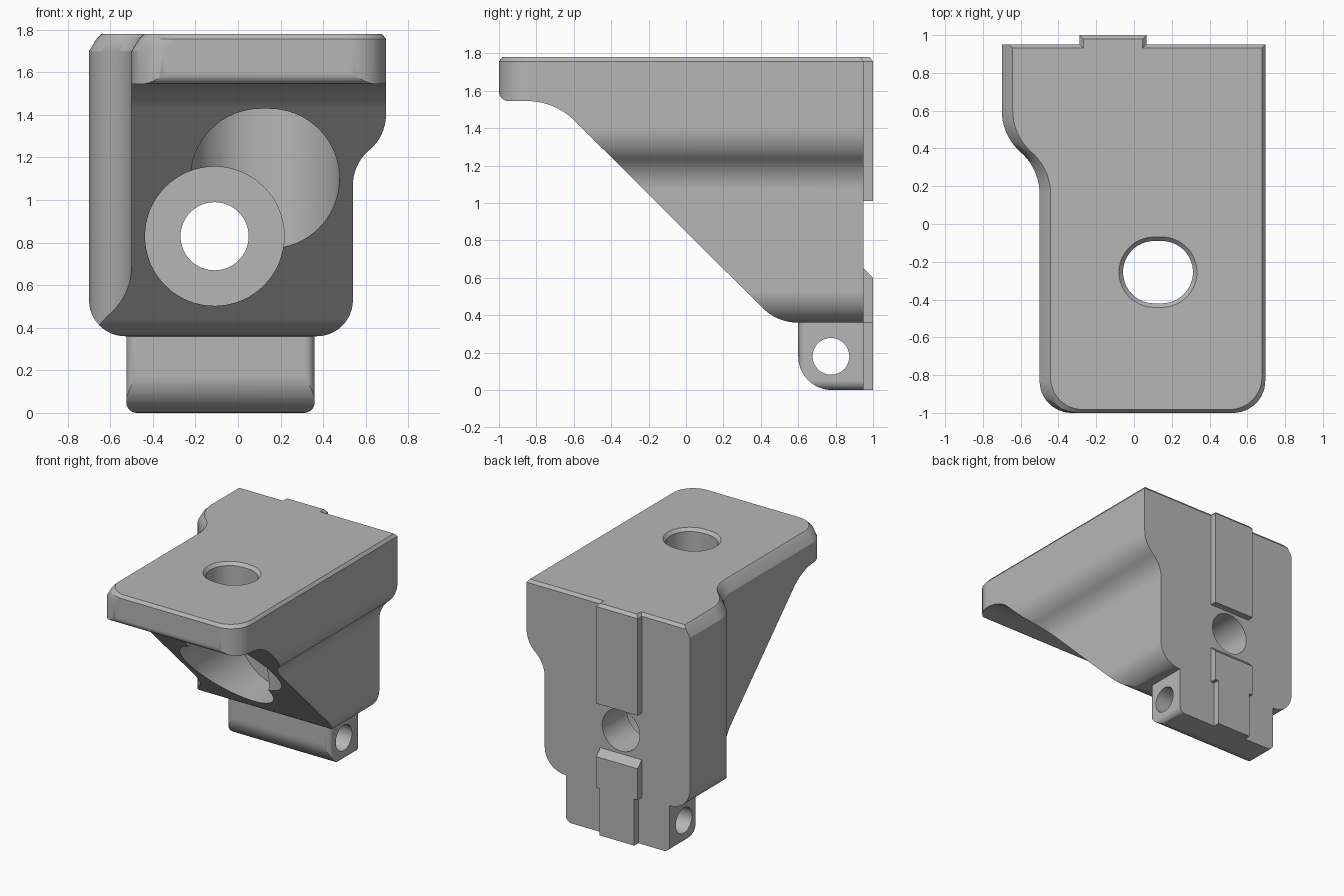
import bpy
import bmesh
from math import sin, cos, pi, atan2, hypot, radians

default = bpy.data.objects.get("Cube")
if default:
    bpy.data.objects.remove(default, do_unlink=True)

grey = bpy.data.materials.new("plain grey")
grey.use_nodes = True
GREY = (0.47, 0.47, 0.47, 1)
grey.diffuse_color = GREY
grey.node_tree.nodes["Principled BSDF"].inputs["Base Color"].default_value = GREY


def arc(cx, cy, r, start, end, n=12):
    """Points on an arc, angles in degrees."""
    steps = [radians(start + (end - start) * i / n) for i in range(n + 1)]
    return [(cx + r * cos(a), cy + r * sin(a)) for a in steps]


def s_curve(p, q, n=10):
    """Two tangent arcs leaving p and reaching q along the second axis."""
    du, dv = (q[0] - p[0]) / 2, (q[1] - p[1]) / 2
    angle = 2 * atan2(abs(du), dv)
    r = dv / sin(angle)
    side = 1 if du > 0 else -1
    bend = [(side * r * (1 - cos(angle * i / n)), r * sin(angle * i / n))
            for i in range(n + 1)]
    return ([(p[0] + u, p[1] + v) for u, v in bend]
            + [(q[0] - u, q[1] - v) for u, v in reversed(bend[:-1])])


def slot(cx, cy, r, stretch=0.0):
    """Outline of a round hole stretched along the first axis."""
    return (arc(cx + stretch, cy, r, -90, 90, 32)
            + arc(cx - stretch, cy, r, 90, 270, 32)) if stretch else arc(cx, cy, r, 0, 354.375, 63)


def loft(name, axis, sections):
    """Solid through (position, outline) sections stacked along an axis."""
    place = {"x": lambda u, v, w: (w, u, v),
             "y": lambda u, v, w: (u, w, v),
             "z": lambda u, v, w: (u, v, w)}[axis]
    bm = bmesh.new()
    rings = [[bm.verts.new(place(u, v, w)) for u, v in outline]
             for w, outline in sections]
    bm.faces.new(rings[0])
    bm.faces.new(rings[-1])
    for low, high in zip(rings, rings[1:]):
        for i in range(len(low)):
            bm.faces.new((low[i - 1], low[i], high[i], high[i - 1]))
    bmesh.ops.recalc_face_normals(bm, faces=bm.faces)
    mesh = bpy.data.meshes.new(name)
    bm.to_mesh(mesh)
    bm.free()
    mesh.materials.append(grey)
    ob = bpy.data.objects.new(name, mesh)
    bpy.context.collection.objects.link(ob)
    return ob


def prism(name, axis, start, end, outline):
    return loft(name, axis, [(start, outline), (end, outline)])


def combine(target, tool, operation):
    mod = target.modifiers.new("combine", "BOOLEAN")
    mod.operation = operation
    mod.solver = "EXACT"
    mod.object = tool
    bpy.context.view_layer.objects.active = target
    bpy.ops.object.modifier_apply(modifier=mod.name)
    bpy.data.objects.remove(tool, do_unlink=True)


# Bracket body: plan outline with chamfered top edges
def plan(left, edge):
    l, r, f, b, rad = left, 0.695 - edge, -1 + edge, 0.95 - edge, 0.17
    return (arc(-0.5 + l + rad, f + rad, rad, 180, 270)
            + arc(r - rad, f + rad, rad, 270, 360)
            + [(r, b), (-0.7 + l, b)]
            + s_curve((-0.5 + l, 0.16), (-0.7 + l, 0.6))[::-1])


body = loft("bracket_body", "z", [
    (0.2, plan(0, 0)), (1.70, plan(0, 0)),
    (1.757, plan(0.035, 0)), (1.78, plan(0.058, 0.018))])

# Side outline: front lip, diagonal underside, flat foot
side = ([(-1.1, 1.9), (-1.1, 1.6), (-1, 1.6)]
        + arc(-0.95, 1.595, 0.05, 180, 270, 8)
        + arc(-0.85, 1.185, 0.36, 90, 45)
        + arc(0.6, 0.63, 0.27, 225, 270)
        + [(0.6, 0.1), (1.2, 0.1), (1.2, 1.9)])
combine(body, prism("side_shape", "x", -1, 1, side), "INTERSECT")

# Front outline: rounded foot and stepped right-hand wall
front = ([(-0.8, 1.9), (-0.8, 0.53), (-0.7, 0.53)]
         + arc(-0.53, 0.53, 0.17, 180, 270)[1:]
         + arc(0.37, 0.53, 0.17, 270, 360)
         + s_curve((0.54, 1.07), (0.695, 1.40))
         + [(0.8, 1.40), (0.8, 1.9)])
combine(body, prism("front_shape", "y", -1.3, 1.3, front), "INTERSECT")

# Hinge lug under the foot
lug = prism("hinge_lug", "y", 0.5, 0.95,
            [(-0.525, 0.4)] + arc(-0.475, 0.05, 0.05, 180, 270, 8)
            + arc(0.31, 0.05, 0.05, 270, 360, 8) + [(0.36, 0.4)])
lug_side = ([(0.6, 0.5)] + arc(0.78, 0.18, 0.18, 180, 270)
            + [(0.78, -0.1), (1.2, -0.1), (1.2, 0.5)])
combine(lug, prism("lug_side", "x", -1, 1, lug_side), "INTERSECT")
lug_plan = ([(-0.7, 1.2), (-0.7, 0.65)] + arc(-0.475, 0.65, 0.05, 180, 270, 8)
            + [(-0.475, 0.4), (0.31, 0.4)] + arc(0.31, 0.65, 0.05, 270, 360, 8)
            + [(0.6, 0.65), (0.6, 1.2)])
combine(lug, prism("lug_plan", "z", -0.2, 0.6, lug_plan), "INTERSECT")
combine(body, lug, "UNION")


# Locating keys on the back
def key_plan(inset):
    l, r, b = -0.288 + inset, 0.066 - inset, 1 - inset
    return [(l, 0.8), (r, 0.8), (r, b), (l, b)]


upper_key = loft("upper_key", "z", [
    (1.01, key_plan(0)), (1.757, key_plan(0)), (1.78, key_plan(0.02))])
combine(body, upper_key, "UNION")
lower_key = prism("lower_key", "x", -0.288, 0.066,
                  [(0.9, 0.36), (1, 0.36), (1, 0.6), (0.95, 0.65), (0.9, 0.65)])
combine(body, lower_key, "UNION")
key_tail = prism("key_tail", "x", -0.258, 0.036,
                 [(0.9, 0), (1, 0), (1, 0.4), (0.9, 0.4)])
combine(body, key_tail, "UNION")

# Bolt holes, head pockets and hinge pin hole
CX, CY = 0.127, -0.255
cutters = [
    loft("top_slot", "z", [(1.3, slot(CX, CY, 0.165, 0.02)),
                           (1.757, slot(CX, CY, 0.165, 0.02)),
                           (1.80, slot(CX, CY, 0.205, 0.02))]),
    prism("top_pocket", "z", 0.45, 1.48, slot(CX, CY, 0.33, 0.02)),
    prism("back_hole", "y", 0.55, 1.1, slot(-0.11, 0.83, 0.16)),
    prism("back_pocket", "y", -0.7, 0.65, slot(-0.11, 0.83, 0.327)),
    prism("pin_hole", "x", -0.9, 0.9, slot(0.775, 0.18, 0.098)),
]
for cutter in cutters:
    combine(body, cutter, "DIFFERENCE")

# Smooth curves, crisp edges
bpy.ops.object.select_all(action="DESELECT")
body.select_set(True)
bpy.context.view_layer.objects.active = body
bpy.ops.object.shade_smooth_by_angle(angle=radians(25))
weighted = body.modifiers.new("even_shading", "WEIGHTED_NORMAL")
weighted.keep_sharp = True
